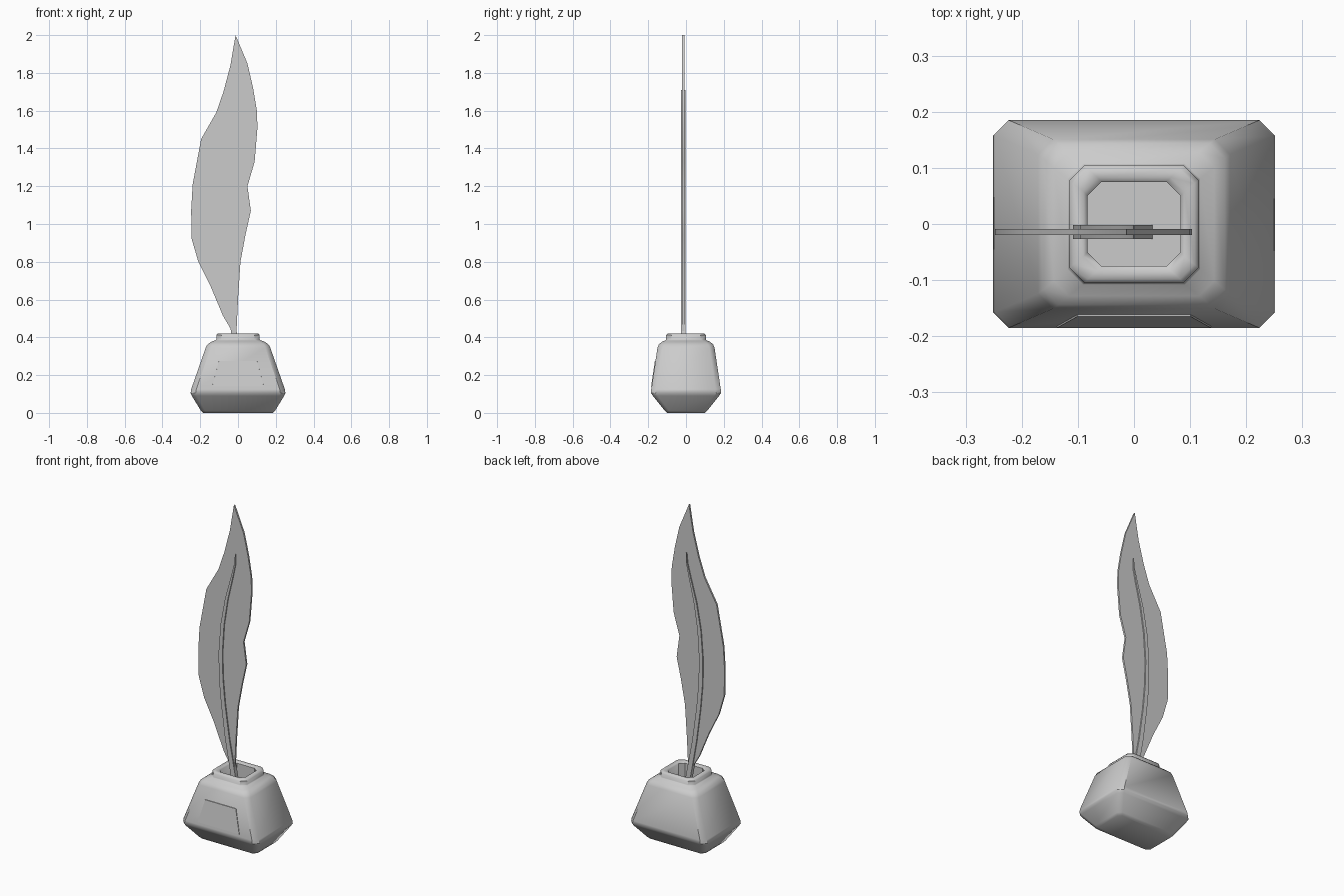
import bpy, bmesh
from mathutils import Vector


def finish(name, bm, angle=0.6):
    bmesh.ops.recalc_face_normals(bm, faces=bm.faces[:])
    me = bpy.data.meshes.new(name)
    bm.to_mesh(me)
    bm.free()
    ob = bpy.data.objects.new(name, me)
    bpy.context.collection.objects.link(ob)
    bpy.ops.object.select_all(action='DESELECT')
    ob.select_set(True)
    bpy.context.view_layer.objects.active = ob
    bpy.ops.object.shade_smooth_by_angle(angle=angle)
    return ob


def loft(name, rings, angle):
    """Skin a list of point rings and cap both ends."""
    bm = bmesh.new()
    loops = [[bm.verts.new(p) for p in r] for r in rings]
    for a, b in zip(loops, loops[1:]):
        n = len(a)
        for i in range(n):
            j = (i + 1) % n
            bm.faces.new((a[i], a[j], b[j], b[i]))
    bm.faces.new(loops[0][::-1])
    bm.faces.new(loops[-1])
    return finish(name, bm, angle)


def octagon(z, hx, hy, c):
    """Rectangle with cut corners."""
    return [(hx, c - hy, z), (hx, hy - c, z), (hx - c, hy, z), (c - hx, hy, z),
            (-hx, hy - c, z), (-hx, c - hy, z), (c - hx, -hy, z), (hx - c, -hy, z)]


def plate(name, points, offset):
    """Flat outline thickened along the offset vector."""
    bm = bmesh.new()
    face = bm.faces.new([bm.verts.new(p) for p in points])
    ext = bmesh.ops.extrude_face_region(bm, geom=[face], use_keep_orig=True)
    verts = [v for v in ext['geom'] if isinstance(v, bmesh.types.BMVert)]
    bmesh.ops.translate(bm, verts=verts, vec=Vector(offset))
    return finish(name, bm)


# Ink bottle: outside from the base up, over the rim, down to the ink level
profile = [(0.003, 0.185, 0.10, 0.02), (0.012, 0.197, 0.113, 0.023),
           (0.09, 0.244, 0.175, 0.026), (0.105, 0.251, 0.185, 0.027),
           (0.125, 0.248, 0.184, 0.027), (0.345, 0.171, 0.151, 0.027),
           (0.362, 0.162, 0.144, 0.027), (0.376, 0.143, 0.128, 0.027),
           (0.385, 0.118, 0.108, 0.027), (0.39, 0.115, 0.105, 0.027),
           (0.412, 0.115, 0.105, 0.027), (0.42, 0.108, 0.098, 0.026),
           (0.42, 0.09, 0.083, 0.025), (0.412, 0.083, 0.075, 0.025),
           (0.22, 0.083, 0.075, 0.025)]
profile[0] = (0.0,) + profile[0][1:]
loft("ink_bottle", [octagon(*p) for p in profile], 0.75)

# Label panel lying on the sloped front face
plate("label_panel", [(-0.137, -0.178, 0.14), (0.137, -0.178, 0.14),
                      (0.101, -0.158, 0.275), (-0.101, -0.158, 0.275)],
      (0, -0.007, -0.001))

# Feather vane
right = [(-0.013, 2.0), (0.05, 1.85), (0.08, 1.72), (0.1, 1.6), (0.103, 1.51),
         (0.088, 1.33), (0.05, 1.2), (0.068, 1.07), (0.04, 0.945),
         (0.013, 0.8), (0.0, 0.6), (-0.008, 0.43)]
left = [(-0.03, 0.43), (-0.08, 0.515), (-0.145, 0.67), (-0.21, 0.8),
        (-0.245, 0.92), (-0.248, 1.07), (-0.24, 1.21), (-0.195, 1.45),
        (-0.115, 1.59), (-0.077, 1.7), (-0.04, 1.84)]
plate("feather_vane", [(x, -0.02, z) for x, z in right + left], (0, 0.011, 0))

# Quill shaft: square section, tapering to the top
path = [(0.02, 0.21, 0.015), (-0.02, 0.42, 0.015), (-0.053, 0.6, 0.014),
        (-0.08, 0.8, 0.013), (-0.094, 0.95, 0.013), (-0.097, 1.1, 0.012),
        (-0.085, 1.27, 0.011), (-0.058, 1.43, 0.009), (-0.022, 1.57, 0.006),
        (-0.003, 1.65, 0.004), (0.0, 1.71, 0.001)]
loft("quill_shaft", [[(x - w, -0.027, z), (x + w, -0.027, z),
                      (x + w, -0.002, z), (x - w, -0.002, z)] for x, z, w in path], 0.6)
